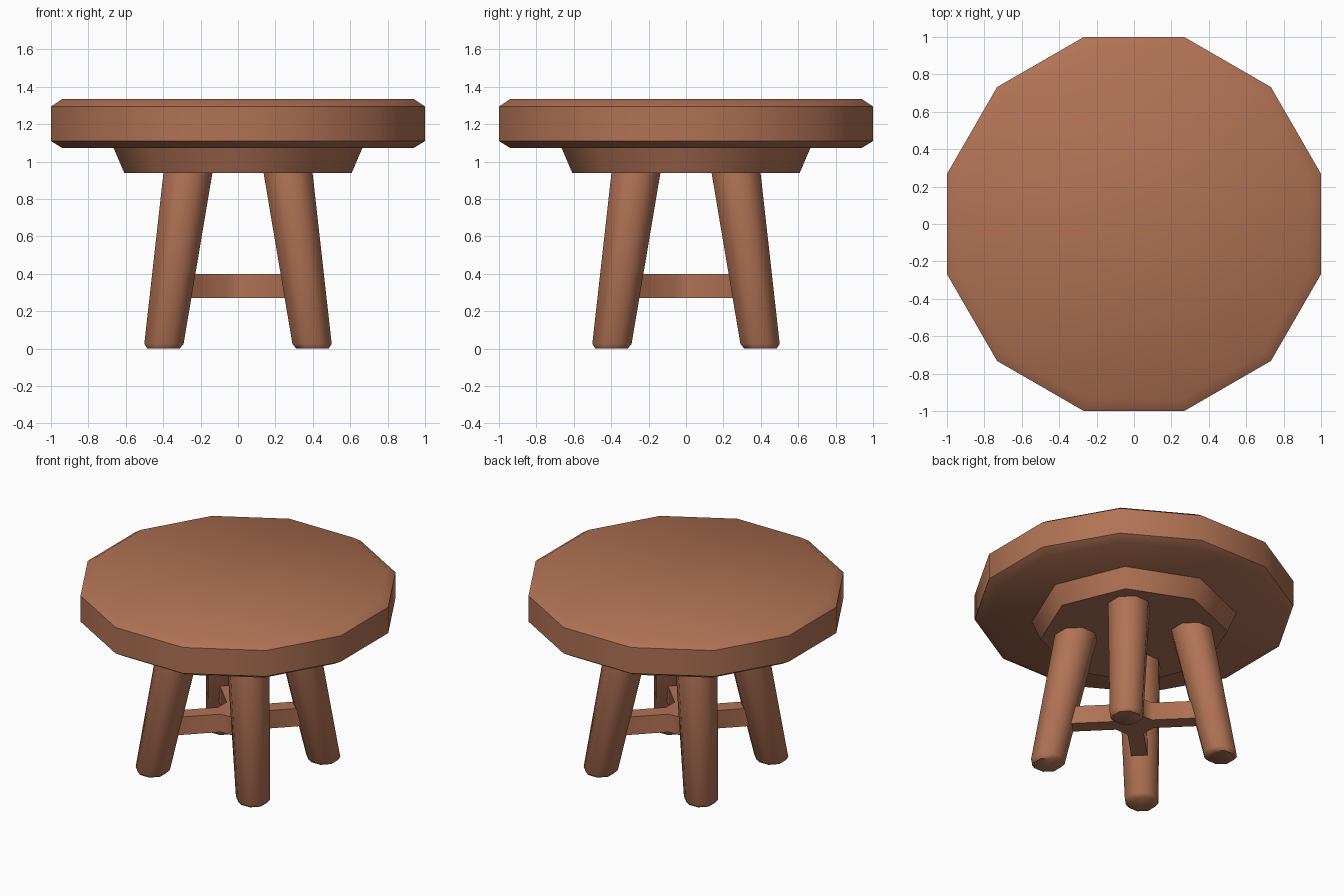
import bpy, bmesh, math

if "Cube" in bpy.data.objects:
    bpy.data.objects.remove(bpy.data.objects["Cube"])

wood = bpy.data.materials.new("brown wood")
wood.diffuse_color = (0.44, 0.17, 0.09, 1)
wood.use_nodes = True
wood.node_tree.nodes["Principled BSDF"].inputs["Base Color"].default_value = wood.diffuse_color


def finish(name, bm):
    bmesh.ops.recalc_face_normals(bm, faces=bm.faces)
    mesh = bpy.data.meshes.new(name)
    bm.to_mesh(mesh)
    bm.free()
    mesh.materials.append(wood)
    obj = bpy.data.objects.new(name, mesh)
    bpy.context.collection.objects.link(obj)
    bpy.ops.object.select_all(action='DESELECT')
    obj.select_set(True)
    bpy.context.view_layer.objects.active = obj
    bpy.ops.object.shade_smooth_by_angle(angle=math.radians(50))
    return obj


def loft(name, outlines):
    """Closed solid through stacked outlines of (x, y, z) points."""
    bm = bmesh.new()
    rings = [[bm.verts.new(p) for p in o] for o in outlines]
    for a, b in zip(rings, rings[1:]):
        for i in range(len(a)):
            j = (i + 1) % len(a)
            bm.faces.new((a[i], a[j], b[j], b[i]))
    bm.faces.new(rings[0])
    bm.faces.new(rings[-1])
    return finish(name, bm)


def ngon(n, radius, z, cx=0, cy=0, phase=0.5):
    return [(cx + radius * math.cos((i + phase) * math.tau / n),
             cy + radius * math.sin((i + phase) * math.tau / n), z)
            for i in range(n)]


# Twelve-sided top with chamfered rims
R = 1 / math.cos(math.pi / 12)
loft("table_top", [ngon(12, R * s, z) for s, z in
                   ((0.94, 1.073), (1, 1.11), (1, 1.295), (0.94, 1.335))])

# Eight-sided tapered block under the top
loft("under_block", [ngon(8, r, z, phase=0) for r, z in ((0.608, 0.94), (0.668, 1.08))])

# Four splayed legs on the diagonals
k = 1 / math.cos(math.pi / 8)
for name, sx, sy in (("front_left_leg", -1, -1), ("front_right_leg", 1, -1),
                     ("back_left_leg", -1, 1), ("back_right_leg", 1, 1)):
    loft(name, [ngon(8, r * k, z, c * sx, c * sy) for r, z, c in
                ((0.086, 0, 0.398), (0.105, 0.025, 0.396), (0.132, 0.98, 0.262))])

# Cross brace: four arms meeting in an eight-sided hub
w, hub, arm = 0.053, 0.122, 0.49
cross = []
for q in range(4):
    a = math.radians(45 + 90 * q)
    for u, v in ((hub, -w), (arm, -w), (arm, w), (hub, w)):
        cross.append((u * math.cos(a) - v * math.sin(a), u * math.sin(a) + v * math.cos(a)))
loft("cross_brace", [[(x, y, z) for x, y in cross] for z in (0.272, 0.4)])
